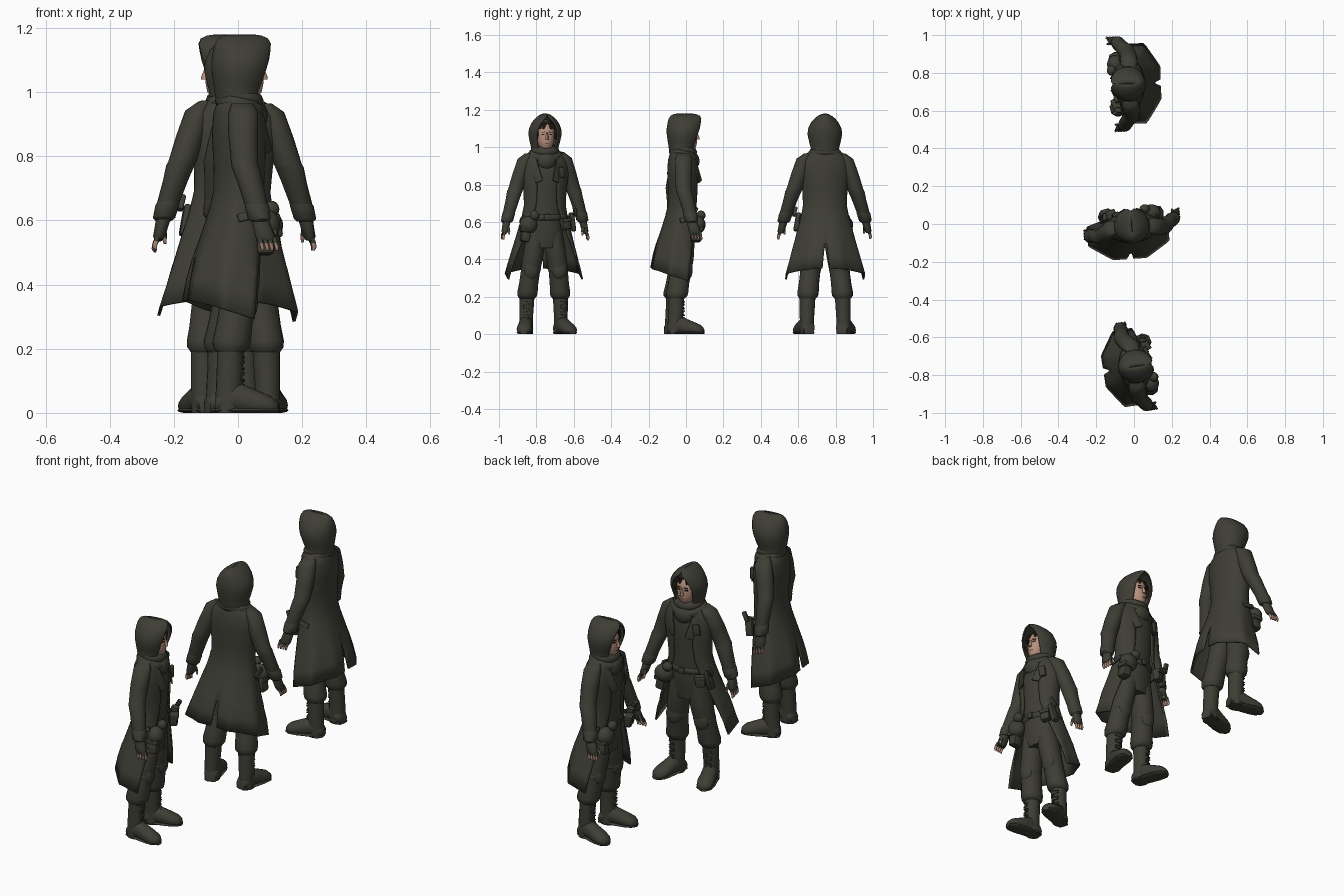
import bpy, bmesh, math
from mathutils import Matrix, Vector

if "Cube" in bpy.data.objects:
    bpy.data.objects.remove(bpy.data.objects["Cube"])

def material(name, rgb):
    m = bpy.data.materials.new(name)
    m.diffuse_color = (*rgb, 1)
    m.use_nodes = True
    m.node_tree.nodes["Principled BSDF"].inputs["Base Color"].default_value = m.diffuse_color
    return m

CLOTH = material("dark olive cloth", (0.048, 0.047, 0.036))
SKIN = material("skin", (0.47, 0.28, 0.205))
HAIR = material("dark hair", (0.020, 0.014, 0.011))
parts = []

def finish(bm, name, mat, angle=50):
    bmesh.ops.remove_doubles(bm, verts=bm.verts, dist=0.0002)
    bmesh.ops.recalc_face_normals(bm, faces=bm.faces)
    me = bpy.data.meshes.new(name)
    bm.to_mesh(me)
    bm.free()
    me.materials.append(mat)
    for p in me.polygons:
        p.use_smooth = True
    me.set_sharp_from_angle(angle=math.radians(angle))
    ob = bpy.data.objects.new(name, me)
    bpy.context.collection.objects.link(ob)
    parts.append(ob)
    return ob

def tube(name, rows, mat=CLOTH, s=1, n=18, along_y=False, spin=None):
    """Closed loft through ellipses (x, y, z, r1, r2); rings lie flat, or upright if along_y."""
    bm = bmesh.new()
    rings = []
    for x, y, z, a, b in rows:
        ring = []
        for i in range(n):
            t = 2 * math.pi * i / n
            u, v = a * math.cos(t), b * math.sin(t)
            ring.append(bm.verts.new((s * (x + u), y, max(z + v, 0)) if along_y else (s * (x + u), y + v, z)))
        rings.append(ring)
    for r0, r1 in zip(rings, rings[1:]):
        for i in range(n):
            j = (i + 1) % n
            bm.faces.new((r0[i], r0[j], r1[j], r1[i]))
    bm.faces.new(rings[0])
    bm.faces.new(rings[-1])
    if spin:
        pivot, deg = spin
        bmesh.ops.rotate(bm, verts=bm.verts, cent=pivot, matrix=Matrix.Rotation(math.radians(deg), 3, 'Z'))
    return finish(bm, name, mat)

def shell(name, rows, thick, n=18, tilt=0.0):
    """Cloth shell open at the front; rows are (z, rx, cy, ry, front angle, back gap angle).
    Below the waist the section turns from an ellipse into flat panels."""
    bm = bmesh.new()
    for s in (1, -1):
        grid = []
        for z, rx, cy, ry, front, gap in rows:
            a0, a1 = math.radians(front), math.pi - math.radians(gap)
            low = min(1, max(0, (0.68 - z) / 0.3))
            row = []
            for i in range(n + 1):
                a = a0 + (a1 - a0) * i / n
                u, v = math.sin(a), math.cos(a)
                flat = 1 / max(abs(u), abs(v), (abs(u) + abs(v)) / 1.42)
                k = 1 + (flat - 1) * low
                drop = tilt * v * max(0, (0.7 - z) / 0.4)
                row.append(bm.verts.new((s * rx * u * k, cy + ry * v * k, z - drop)))
            grid.append(row)
        for r0, r1 in zip(grid, grid[1:]):
            for i in range(n):
                bm.faces.new((r0[i], r0[i + 1], r1[i + 1], r1[i]))
    ob = finish(bm, name, CLOTH)
    mod = ob.modifiers.new("cloth thickness", 'SOLIDIFY')
    mod.thickness = thick
    mod.offset = 0
    return ob

def ball(name, loc, size, mat=CLOTH, cut=None):
    bm = bmesh.new()
    bmesh.ops.create_uvsphere(bm, u_segments=20, v_segments=12, radius=1)
    bmesh.ops.scale(bm, vec=size, verts=bm.verts)
    bmesh.ops.translate(bm, vec=loc, verts=bm.verts)
    if cut:
        bmesh.ops.bisect_plane(bm, geom=bm.verts[:] + bm.edges[:] + bm.faces[:],
                               plane_co=cut[0], plane_no=cut[1], clear_inner=True)
    return finish(bm, name, mat)

def box(name, loc, size, rot=(0, 0, 0), mat=CLOTH, bevel=0.006):
    bm = bmesh.new()
    bmesh.ops.create_cube(bm, size=1)
    bmesh.ops.scale(bm, vec=size, verts=bm.verts)
    if bevel:
        bmesh.ops.bevel(bm, geom=bm.edges[:], offset=bevel, segments=2, affect='EDGES', profile=0.5)
    for ax, d in zip('XYZ', rot):
        bmesh.ops.rotate(bm, verts=bm.verts, matrix=Matrix.Rotation(math.radians(d), 3, ax))
    bmesh.ops.translate(bm, vec=loc, verts=bm.verts)
    return finish(bm, name, mat, 35)

def wrap(name, c, rx, ry, r, rz, tip=0.0, n=28, m=8):
    """Elliptic ring of cloth, tipped down toward the front."""
    bm = bmesh.new()
    g = []
    for i in range(n):
        t = 2 * math.pi * i / n
        g.append([bm.verts.new((c[0] + (rx + r * math.cos(p)) * math.cos(t), c[1] + (ry + r * math.cos(p)) * math.sin(t),
                                c[2] + rz * math.sin(p) - tip * math.sin(t)))
                  for p in (2 * math.pi * j / m for j in range(m))])
    for i in range(n):
        for j in range(m):
            a, b = g[i], g[(i + 1) % n]
            bm.faces.new((a[j], b[j], b[(j + 1) % m], a[(j + 1) % m]))
    return finish(bm, name, CLOTH)

# --- one figure, facing +y ---
# body and coat
tube("body", [(0, -.02, .46, .085, .06), (0, -.02, .52, .1, .07), (0, -.01, .6, .095, .066),
              (0, -.01, .68, .088, .064), (0, -.01, .78, .1, .068), (0, -.012, .87, .11, .074),
              (0, -.018, .93, .1, .066), (0, -.02, .97, .06, .05), (0, -.01, 1.02, .04, .042)])
shell("long_coat", [(.985, .055, -.02, .055, 20, 0), (.965, .09, -.02, .062, 22, 0), (.93, .12, -.02, .072, 24, 0),
                    (.86, .124, -.016, .08, 26, 0), (.77, .112, -.014, .077, 28, 0), (.69, .108, -.016, .076, 32, 0),
                    (.62, .121, -.022, .084, 42, 0), (.54, .142, -.03, .098, 54, 0), (.46, .162, -.037, .114, 62, 0),
                    (.45, .165, -.038, .116, 63, 2), (.385, .18, -.042, .126, 68, 3.5), (.307, .2, -.044, .136, 72, 5)],
      .009, tilt=.045)
for s in (1, -1):
    box("lapel", (s * .058, .056, .87), (.042, .007, .12), (8, s * 20, s * -28), bevel=.003)
    box("coat_pocket_flap", (s * .126, -.005, .615), (.012, .075, .026), (14, s * -14, 0), bevel=.004)
# scarf and hood
wrap("scarf_lower", (0, -.012, .955), .06, .048, .032, .03, .018)
wrap("scarf_upper", (0, -.01, .985), .05, .044, .026, .026, .012)
ball("scarf_drape", (0, .042, .925), (.05, .03, .045))
shell("hood", [(.955, .075, -.022, .062, 40, 0), (.99, .068, -.022, .066, 40, 0), (1.03, .078, -.016, .078, 40, 0),
               (1.07, .086, -.012, .088, 38, 0), (1.1, .082, -.008, .092, 35, 0), (1.13, .068, -.005, .09, 28, 0),
               (1.15, .051, -.004, .086, 17, 0), (1.165, .033, -.004, .076, 5, 0), (1.173, .018, -.006, .06, 0, 0),
               (1.177, .001, -.008, .035, 0, 0)], .007)
# head
tube("face", [(0, .015, .985, .02, .024), (0, .01, 1.0, .034, .044), (0, .006, 1.03, .045, .054),
              (0, .002, 1.06, .05, .057), (0, 0, 1.09, .051, .056), (0, -.005, 1.12, .044, .05),
              (0, -.01, 1.145, .02, .025)], SKIN)
tube("nose", [(0, .062, 1.04, .009, .011), (0, .06, 1.048, .008, .013), (0, .054, 1.078, .005, .007)], SKIN, n=8)
ball("hair_cap", (0, -.01, 1.09), (.058, .064, .058), HAIR, ((0, .02, 1.112), (0, -.3, 1)))
for s in (1, -1):
    ball("side_hair", (s * .05, .02, 1.08), (.01, .024, .04), HAIR)
    box("eye", (s * .02, .0535, 1.068), (.016, .006, .005), (0, 0, s * -18), HAIR, 0)
    box("eyebrow", (s * .02, .054, 1.08), (.02, .006, .003), (0, s * 8, s * -18), HAIR, 0)
for x, a in ((-.034, 24), (-.02, 14), (.014, -22), (.032, -30)):
    box("fringe_lock", (x, .053 - abs(x) * .35, 1.112), (.013, .008, .032), (0, a, 0), HAIR, .003)
box("mouth", (0, .0545, 1.02), (.02, .006, .003), mat=HAIR, bevel=0)

for s, side in ((1, "right"), (-1, "left")):
    # arms
    tube(side + "_arm_sleeve", [(.085, -.02, .965, .024, .034), (.106, -.02, .938, .04, .046), (.13, -.024, .86, .043, .046),
                                (.157, -.024, .775, .041, .042), (.162, -.022, .765, .042, .043), (.176, -.01, .72, .037, .04),
                                (.198, .006, .65, .033, .036), (.2, .008, .64, .031, .034)], s=s)
    tube(side + "_arm_cuff", [(.197, .006, .652, .033, .036), (.2, .008, .645, .035, .038), (.21, .014, .605, .033, .036),
                              (.211, .015, .597, .025, .028)], s=s)
    tube(side + "_arm_glove", [(.21, .016, .61, .022, .027), (.217, .022, .58, .02, .029), (.224, .03, .55, .018, .031),
                               (.226, .034, .538, .012, .028)], s=s, n=12)
    for k in range(4):
        y = .012 + k * .015
        tube(side + "_arm_finger", [(.226, y, .55, .009, .008), (.235, y + .004, .53, .008, .007)], s=s, n=8)
        tube(side + "_arm_fingertip", [(.234, y + .004, .533, .0075, .0065), (.238, y + .007, .517, .007, .006),
                                       (.235, y + .009, .506, .004, .004)], SKIN, s, 8)
    tube(side + "_arm_thumb", [(.21, .045, .575, .009, .009), (.207, .058, .55, .008, .008)], s=s, n=8)
    tube(side + "_arm_thumb_tip", [(.207, .057, .552, .0075, .007), (.205, .064, .532, .004, .004)], SKIN, s, 8)
    # baggy trousers, knee pads and boots
    tube(side + "_trouser_leg", [(.045, -.02, .55, .05, .06), (.053, -.022, .48, .055, .064), (.066, -.024, .4, .055, .06),
                                 (.076, -.034, .33, .052, .057), (.083, -.046, .27, .052, .057), (.088, -.054, .225, .055, .06),
                                 (.089, -.056, .205, .053, .057), (.09, -.058, .19, .042, .044)], s=s)
    ball(side + "_knee_pad", (s * .076, .004, .345), (.04, .026, .055))
    wrap(side + "_knee_strap", (s * .074, -.031, .345), .046, .052, .008, .012)
    tube(side + "_boot_shaft", [(.09, -.058, .215, .041, .043), (.092, -.06, .15, .039, .041),
                                (.094, -.063, .09, .037, .041), (.094, -.063, .04, .036, .043), (.094, -.063, .0, .036, .043)], s=s)
    spin = ((s * .094, -.063, 0), -s * 14)
    tube(side + "_boot_foot", [(.094, -.105, .025, .027, .025), (.094, -.09, .035, .034, .036), (.094, -.04, .048, .038, .05),
                               (.094, .0, .037, .039, .044), (.094, .04, .028, .042, .036), (.094, .07, .022, .037, .029),
                               (.094, .087, .018, .023, .018), (.094, .092, .016, .01, .01)], s=s, along_y=True, spin=spin)
    tube(side + "_sole", [(.094, -.105, .008, .029, .01), (.094, -.05, .008, .039, .01), (.094, .03, .008, .044, .01),
                          (.094, .07, .008, .039, .01), (.094, .092, .008, .019, .009)], s=s, along_y=True, spin=spin, n=12)
    for k in range(6):
        box(side + "_boot_lace", (s * .101, -.021, .085 + .018 * k), (.034, .01, .006),
            (0, 12 * (-1) ** k, -s * 14), bevel=.002)

# belt gear
wrap("belt", (0, -.01, .625), .093, .066, .008, .016)
box("belt_buckle", (0, .064, .625), (.035, .012, .034))
ball("round_pouch", (.1, .055, .585), (.048, .042, .048))
ball("small_round_pouch", (.07, .075, .635), (.026, .024, .026))
box("thigh_bag", (.115, .045, .53), (.05, .06, .075), (0, -8, 0), bevel=.014)
box("thigh_bag_flap", (.117, .05, .56), (.056, .066, .03), (0, -8, 0), bevel=.01)
box("hip_pouch", (-.1, .055, .59), (.05, .04, .06), (0, 6, 20), bevel=.01)
box("hip_pouch_flap", (-.101, .058, .61), (.055, .044, .022), (0, 6, 20), bevel=.006)
box("holster", (-.14, .04, .6), (.026, .04, .1), (-10, 10, 0), bevel=.008)
box("tool_handle", (-.152, .055, .655), (.018, .024, .055), (-30, 14, 0), bevel=.006)
box("chest_strap_pouch", (-.078, .055, .865), (.035, .02, .06), (0, 8, 24), bevel=.006)

# --- three copies: facing +x, +y and -x, each with its own arm swing and coat sway ---
def place(x, y, deg, sx=1.0):
    return Matrix.Translation((x, y, 0)) @ Matrix.Rotation(math.radians(deg), 4, 'Z') @ Matrix.Diagonal((sx, 1, 1, 1))

def swing(deg, axis, z):
    return Matrix.Translation((0, 0, z)) @ Matrix.Rotation(math.radians(deg), 4, axis) @ Matrix.Translation((0, 0, -z))

poses = [(place(.02, -.752, -81), {"left_arm": swing(-13, 'X', .94)}),
         (place(-.012, 0, 4, 1.06), {"left_arm": swing(-11, 'X', .94), "long_coat": swing(2.5, 'Y', .8)}),
         (place(-.042, .742, 92, 1.04), {"right_arm": swing(4, 'X', .94)})]
for ob in list(parts):
    base = ob.name
    for k, (spot, moves) in enumerate(poses):
        twin = ob if k == 0 else ob.copy()
        if k:
            bpy.context.collection.objects.link(twin)
        extra = next((m for key, m in moves.items() if base.startswith(key)), Matrix.Identity(4))
        twin.matrix_world = spot @ extra
